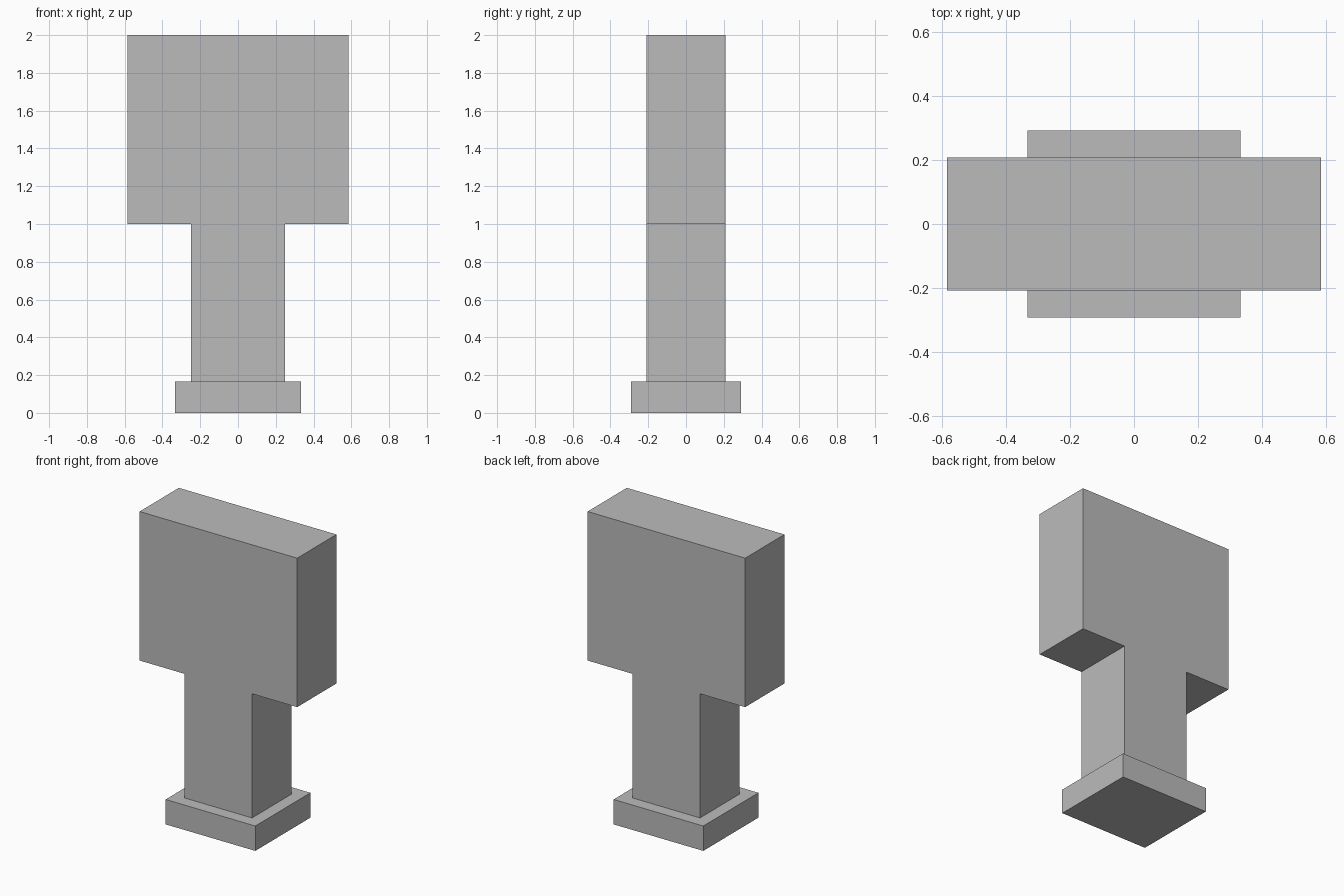
import bpy
import bmesh

cube = bpy.data.objects.get("Cube")
if cube:
    bpy.data.objects.remove(cube, do_unlink=True)

# Single plain grey
grey = bpy.data.materials.new("plain_grey")
grey.use_nodes = True
colour = (0.5, 0.5, 0.5, 1)
grey.diffuse_color = colour
grey.node_tree.nodes["Principled BSDF"].inputs["Base Color"].default_value = colour


def extrude_profile(name, half_profile, half_depth):
    """Mirror a right-hand (x, z) outline and extrude it along y."""
    outline = half_profile + [(-x, z) for x, z in reversed(half_profile)]
    bm = bmesh.new()
    face = bm.faces.new([bm.verts.new((x, -half_depth, z)) for x, z in outline])
    grown = bmesh.ops.extrude_face_region(bm, geom=[face], use_keep_orig=True)
    moved = [g for g in grown["geom"] if isinstance(g, bmesh.types.BMVert)]
    bmesh.ops.translate(bm, verts=moved, vec=(0, 2 * half_depth, 0))
    bmesh.ops.recalc_face_normals(bm, faces=bm.faces)
    mesh = bpy.data.meshes.new(name)
    bm.to_mesh(mesh)
    bm.free()
    mesh.materials.append(grey)
    obj = bpy.data.objects.new(name, mesh)
    bpy.context.collection.objects.link(obj)
    return obj


# Low foot block
base_top = 0.167
extrude_profile("base", [(0.333, 0), (0.333, base_top)], 0.292)

# Stem and wide head, flush front and back
extrude_profile("stem_and_head",
                [(0.25, base_top), (0.25, 1), (0.585, 1), (0.585, 2)], 0.208)
